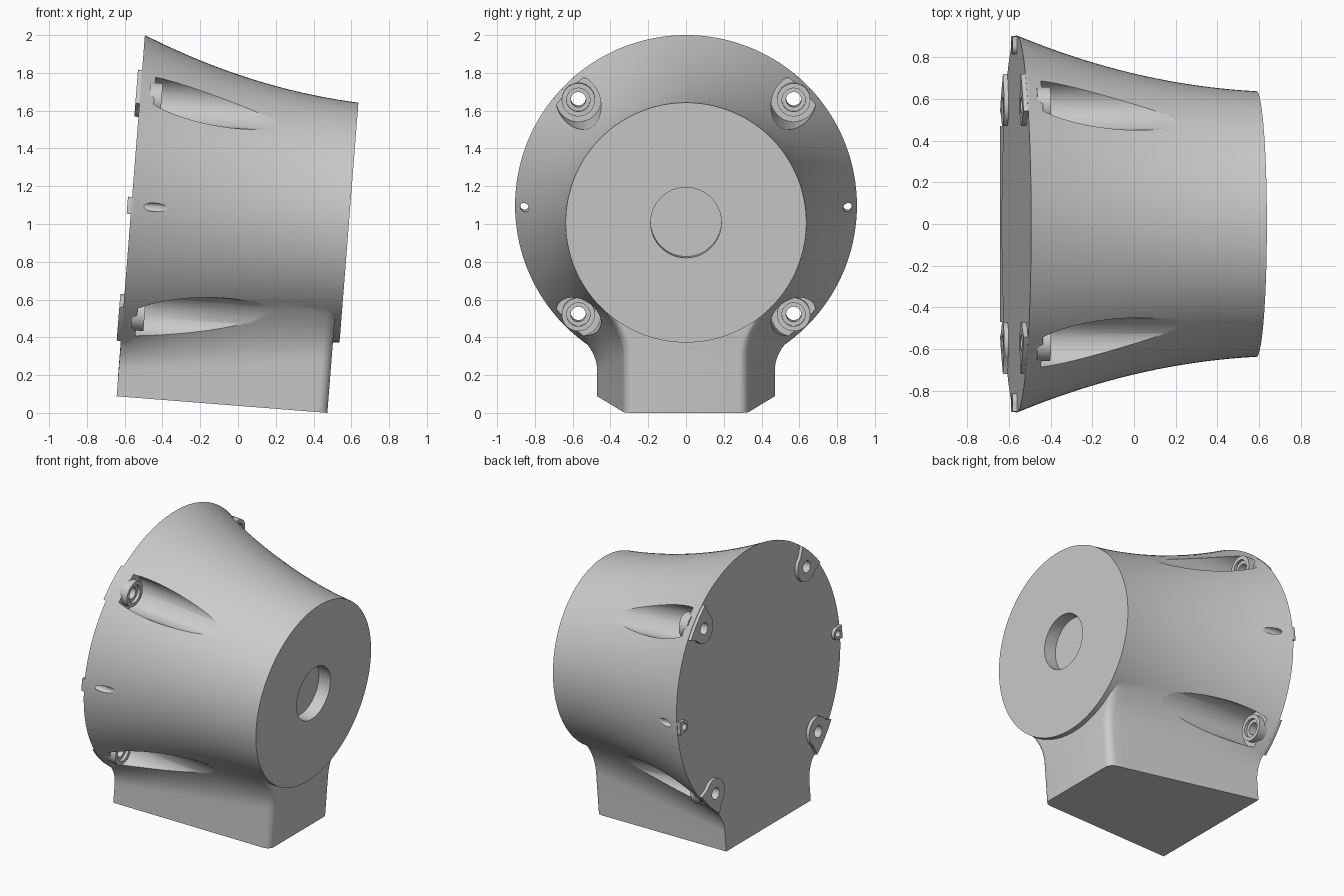
import bpy, bmesh, math
from mathutils import Matrix, Vector

cube = bpy.data.objects.get("Cube")
if cube:
    bpy.data.objects.remove(cube, do_unlink=True)

grey = bpy.data.materials.new("plain_grey")
grey.use_nodes = True
grey.diffuse_color = (0.6, 0.6, 0.6, 1)
grey.node_tree.nodes["Principled BSDF"].inputs["Base Color"].default_value = (0.6, 0.6, 0.6, 1)

# Housing frame: local x runs along the tilted axis, origin at the back disc centre
FRAME = Matrix.Translation((-0.564, 0, 1.098)) @ Matrix.Rotation(math.radians(4.5), 4, 'Y')
R_BACK, R_FRONT, LENGTH = 0.905, 0.637, 1.155


def radius(u):
    """Flared housing radius at axial position u."""
    t = 1 - u / LENGTH
    return R_FRONT + (R_BACK - R_FRONT) * (0.22 * t + 0.78 * t ** 2)


def loft(name, sections):
    """Solid through matching (u, [(y, w), ...]) outlines, with capped ends."""
    bm = bmesh.new()
    rings = [[bm.verts.new((u, y, w)) for y, w in pts] for u, pts in sections]
    for a, b in zip(rings, rings[1:]):
        for i in range(len(a)):
            j = (i + 1) % len(a)
            bm.faces.new((a[i], a[j], b[j], b[i]))
    bm.faces.new(rings[0][::-1])
    bm.faces.new(rings[-1])
    bmesh.ops.recalc_face_normals(bm, faces=bm.faces)
    mesh = bpy.data.meshes.new(name)
    bm.to_mesh(mesh)
    bm.free()
    mesh.materials.append(grey)
    obj = bpy.data.objects.new(name, mesh)
    bpy.context.collection.objects.link(obj)
    obj.matrix_world = FRAME
    return obj


def circle(r, y=0, w=0, n=48):
    return [(y + r * math.cos(math.tau * i / n), w + r * math.sin(math.tau * i / n)) for i in range(n)]


def cylinder(name, r, u0, u1, y=0, w=0, n=48):
    return loft(name, [(u0, circle(r, y, w, n)), (u1, circle(r, y, w, n))])


def combine(target, tool, operation):
    tool.hide_render = True
    bpy.context.view_layer.update()
    mod = target.modifiers.new("combine", 'BOOLEAN')
    mod.operation, mod.solver, mod.object = operation, 'EXACT', tool
    bpy.context.view_layer.objects.active = target
    bpy.ops.object.modifier_apply(modifier=mod.name)
    bpy.data.objects.remove(tool, do_unlink=True)


# Flared round body
STEPS = 24
housing = loft("housing", [(LENGTH * i / STEPS, circle(radius(LENGTH * i / STEPS), n=128))
                           for i in range(STEPS + 1)])


# Tapered foot, filleted into the body at its shoulders
def foot_outline(u, inset=0):
    t = 1 - u / LENGTH
    half = 0.32 + 0.15 * t - inset
    start = Vector((half, -0.72 - 0.16 * t))
    control = Vector((half, -0.56 - 0.19 * t))
    angle = math.radians(51 - 7 * t)
    end = Vector((math.sin(angle), -math.cos(angle))) * (radius(u) - 0.004)
    side = [(half, -1.013)]
    for i in range(13):
        s = i / 12
        p = start * (1 - s) ** 2 + control * 2 * s * (1 - s) + end * s * s
        side.append((p.x, p.y))
    side.append((end.x * 0.5, -0.3))
    return side + [(-y, w) for y, w in reversed(side)]


sections = [(0.001 + 1.07 * i / 16, foot_outline(1.07 * i / 16)) for i in range(17)]
for k in range(1, 7):
    a = math.radians(15 * k)
    u = 1.071 + 0.049 * math.sin(a)
    sections.append((u, foot_outline(u, 0.045 * (1 - math.cos(a)))))
combine(housing, loft("foot", sections), 'UNION')

# Screw positions: four large corner screws and two small side screws
corners = [(sy * 0.57, sw * 0.57) for sy in (1, -1) for sw in (1, -1)]
sides = [(0.855, 0.0), (-0.855, 0.0)]

# Long scooped pockets that give access to the corner screws
for y, w in corners:
    combine(housing, cylinder("pocket", 0.12, 0.075, 1.3, y, w), 'DIFFERENCE')
    combine(housing, cylinder("screw_boss", 0.088, 0.05, 0.115, y, w), 'UNION')


# Raised mounting pads on the back, spreading out to the rim
def pad(y, w, r, flare):
    out = Vector((y, w)).normalized()
    across = Vector((-out.y, out.x))
    centre = Vector((y, w))
    pts = []
    for i in range(17):
        a = math.radians(80 + 200 * i / 16)
        pts.append(centre + out * r * math.cos(a) + across * r * math.sin(a))
    pts += [centre + out * 0.2 - across * flare, centre + out * 0.2 + across * flare]
    outline = [(p.x, p.y) for p in pts]
    plate = loft("mounting_pad", [(-0.022, outline), (0.01, outline)])
    combine(plate, cylinder("rim_limit", R_BACK - 0.004, -0.1, 0.1, n=128), 'INTERSECT')
    combine(housing, plate, 'UNION')


for y, w in corners:
    pad(y, w, 0.1, 0.17)
for y, w in sides:
    pad(y, w, 0.042, 0.06)

# Through holes, countersinks and the round recess in the front face
for y, w in corners:
    combine(housing, cylinder("countersink", 0.062, 0.095, 0.2, y, w), 'DIFFERENCE')
    combine(housing, cylinder("screw_hole", 0.04, -0.1, 0.2, y, w, 32), 'DIFFERENCE')
for y, w in sides:
    combine(housing, cylinder("side_hole", 0.023, -0.1, 0.6, y, w, 24), 'DIFFERENCE')
combine(housing, cylinder("front_recess", 0.187, LENGTH - 0.09, LENGTH + 0.1, n=64), 'DIFFERENCE')

# Smooth surfaces with crisp rims
bpy.ops.object.select_all(action='DESELECT')
housing.select_set(True)
bpy.context.view_layer.objects.active = housing
bpy.ops.object.shade_smooth_by_angle(angle=math.radians(30))
